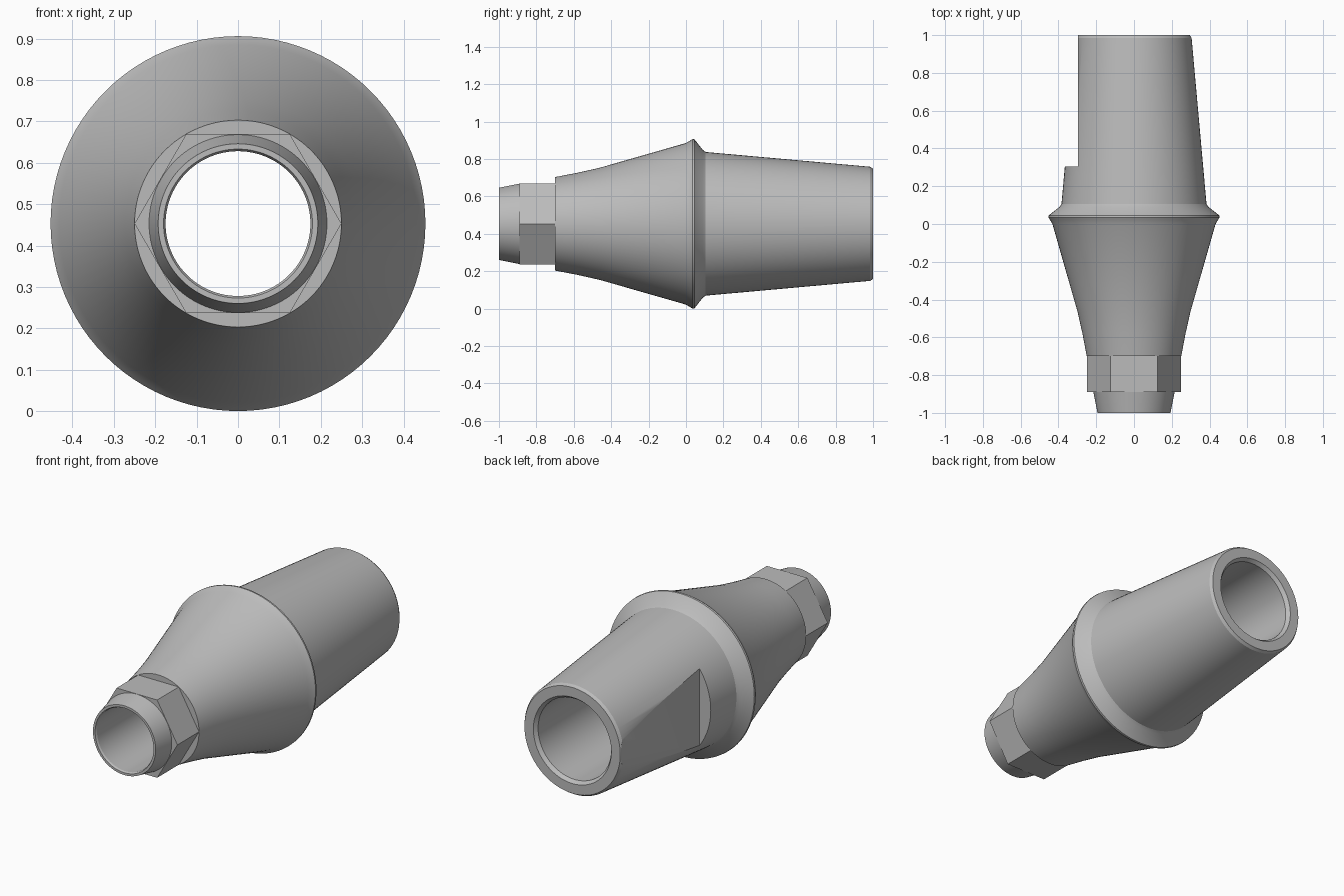
import bpy, bmesh
from math import radians, pi, cos, sin

cube = bpy.data.objects.get("Cube")
if cube:
    bpy.data.objects.remove(cube, do_unlink=True)

AXIS_Z = 0.453   # height of the turning axis, which runs along y

metal = bpy.data.materials.new("grey metal")
metal.use_nodes = True
GREY = (0.5, 0.5, 0.5, 1)
metal.diffuse_color = GREY
metal.node_tree.nodes["Principled BSDF"].inputs["Base Color"].default_value = GREY


def finish(name, bm):
    """Turn a bmesh into a named object with outward normals."""
    bmesh.ops.recalc_face_normals(bm, faces=bm.faces)
    mesh = bpy.data.meshes.new(name)
    bm.to_mesh(mesh)
    bm.free()
    mesh.materials.append(metal)
    obj = bpy.data.objects.new(name, mesh)
    bpy.context.collection.objects.link(obj)
    return obj


def select(obj):
    bpy.ops.object.select_all(action='DESELECT')
    obj.select_set(True)
    bpy.context.view_layer.objects.active = obj


def lathe(name, profile, sides):
    """Spin a closed (y, radius) profile around the axis."""
    bm = bmesh.new()
    rings = []
    for y, r in profile:
        rings.append([bm.verts.new((r * cos(2 * pi * i / sides), y,
                                    AXIS_Z + r * sin(2 * pi * i / sides)))
                      for i in range(sides)])
    for a, b in zip(rings, rings[1:] + rings[:1]):
        for i in range(sides):
            j = (i + 1) % sides
            bm.faces.new((a[i], a[j], b[j], b[i]))
    return finish(name, bm)


# Hollow body: tip, flared cone, collar, tapered post, then back through the bore
tip = [(-1, 0.193), (-0.89, 0.215), (-0.88, 0.205), (-0.70, 0.205)]
cone = [(-0.70, 0.25), (-0.58, 0.273), (-0.46, 0.30), (0.0, 0.432)]
collar = [(0.025, 0.447), (0.035, 0.453), (0.045, 0.452), (0.09, 0.395), (0.105, 0.384)]
post = [(0.985, 0.305), (1, 0.295)]
bore = [(1, 0.24), (0.98, 0.225), (-0.40, 0.225), (-0.45, 0.175), (-0.99, 0.175), (-1, 0.18)]
body = lathe("abutment_body", tip + cone + collar + post + bore, 96)

# Flat milled along one side of the post
bm = bmesh.new()
bmesh.ops.create_cube(bm, size=1)
bmesh.ops.translate(bm, verts=bm.verts, vec=(-0.797, 0.805, AXIS_Z))
cutter = finish("flat_cutter", bm)
cutter.hide_render = True
select(body)
cut = body.modifiers.new("side_flat", 'BOOLEAN')
cut.operation = 'DIFFERENCE'
cut.solver = 'EXACT'
cut.object = cutter
bpy.ops.object.modifier_apply(modifier=cut.name)
bpy.data.objects.remove(cutter, do_unlink=True)
bpy.ops.object.shade_smooth_by_angle(angle=radians(25))

# Hexagonal drive sleeve around the tip
lathe("hex_sleeve", [(-0.89, 0.25), (-0.70, 0.25), (-0.70, 0.212), (-0.89, 0.212)], 6)
